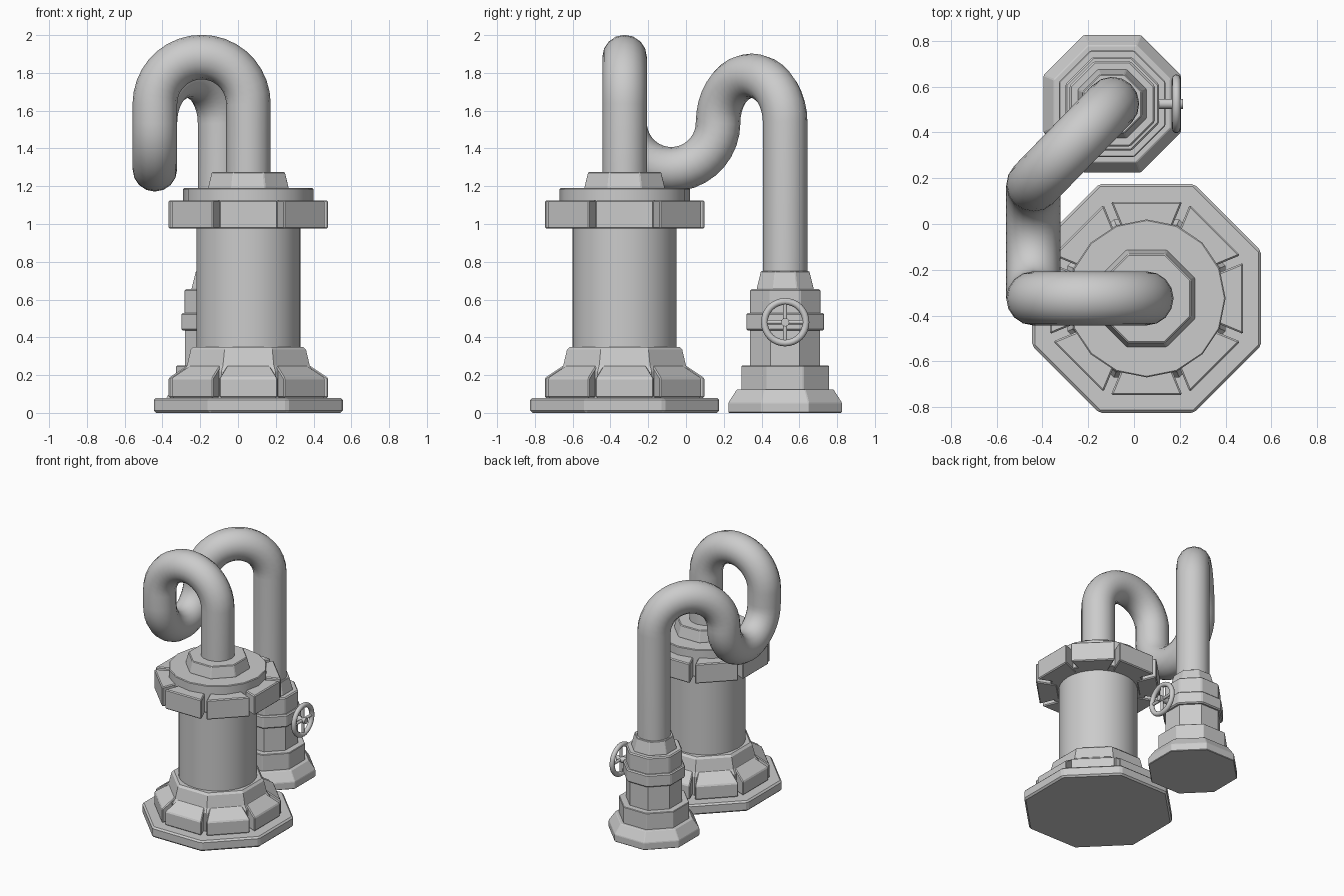
import bpy, bmesh
from math import sin, cos, tan, pi, radians
from mathutils import Vector, Matrix

cube = bpy.data.objects.get("Cube")
if cube:
    bpy.data.objects.remove(cube, do_unlink=True)

TANK = Vector((0.055, -0.325, 0))
VALVE = Vector((-0.095, 0.525, 0))
PIPE_R = 0.118
EIGHTH = pi / 8


def finish(name, bm, bevel=0.0, smooth=False):
    bmesh.ops.recalc_face_normals(bm, faces=bm.faces)
    mesh = bpy.data.meshes.new(name)
    bm.to_mesh(mesh)
    bm.free()
    obj = bpy.data.objects.new(name, mesh)
    bpy.context.collection.objects.link(obj)
    if bevel:
        mod = obj.modifiers.new("Bevel", 'BEVEL')
        mod.width = bevel
        mod.segments = 1
        mod.limit_method = 'ANGLE'
        mod.angle_limit = radians(30)
    if smooth:
        bpy.ops.object.select_all(action='DESELECT')
        obj.select_set(True)
        bpy.context.view_layer.objects.active = obj
        bpy.ops.object.shade_smooth_by_angle(angle=radians(35))
    return obj


def turned(name, centre, profile, sides=8, bevel=0.0, smooth=False):
    """Stack of rings; octagons are sized by their flats, round parts by radius."""
    bm = bmesh.new()
    octagon = sides == 8
    scale, phase = (1 / cos(EIGHTH), EIGHTH) if octagon else (1, 0)
    rings = []
    for r, z in profile:
        angles = [phase + 2 * pi * i / sides for i in range(sides)]
        rings.append([bm.verts.new(centre + Vector((r * scale * cos(a), r * scale * sin(a), z)))
                      for a in angles])
    for low, high in zip(rings, rings[1:]):
        for i in range(sides):
            j = (i + 1) % sides
            bm.faces.new((low[i], low[j], high[j], high[i]))
    bm.faces.new(rings[0][::-1])
    bm.faces.new(rings[-1])
    return finish(name, bm, bevel, smooth)


def block_ring(name, profile, gap=0.019):
    """Eight separate wedge blocks around the tank."""
    bm = bmesh.new()
    for k in range(8):
        turn = Matrix.Translation(TANK) @ Matrix.Rotation(k * pi / 4, 4, 'Z')
        sides = []
        for s in (-1, 1):
            sides.append([bm.verts.new(turn @ Vector((a, s * (a * tan(EIGHTH) - gap), z)))
                          for a, z in profile])
        left, right = sides
        n = len(profile)
        for i in range(n):
            j = (i + 1) % n
            bm.faces.new((left[i], left[j], right[j], right[i]))
        bm.faces.new(left)
        bm.faces.new(right[::-1])
    return finish(name, bm, 0.007)


def tube(name, points, radius, cyclic=False):
    curve = bpy.data.curves.new(name, 'CURVE')
    curve.dimensions = '3D'
    curve.bevel_depth = radius
    curve.bevel_resolution = 6
    curve.use_fill_caps = True
    spline = curve.splines.new('POLY')
    spline.points.add(len(points) - 1)
    for p, co in zip(spline.points, points):
        p.co = (*co, 1)
    spline.use_cyclic_u = cyclic
    obj = bpy.data.objects.new(name, curve)
    bpy.context.collection.objects.link(obj)
    bpy.ops.object.select_all(action='DESELECT')
    obj.select_set(True)
    bpy.context.view_layer.objects.active = obj
    bpy.ops.object.convert(target='MESH')
    bpy.ops.object.shade_smooth_by_angle(angle=radians(40))
    return obj


def half_loop(start, end, up, steps=18):
    """Half circle from start to end, bulging up (1) or down (-1)."""
    mid, arm = (start + end) / 2, (start - end) / 2
    lift = Vector((0, 0, up * arm.length))
    return [mid + arm * cos(pi * i / steps) + lift * sin(pi * i / steps)
            for i in range(steps + 1)]


# Main tank
turned("tank_base", TANK, [(0.5, 0), (0.5, 0.08)], bevel=0.012)
turned("tank_foot_collar", TANK,
       [(0.345, 0.07), (0.345, 0.22), (0.325, 0.25), (0.305, 0.335), (0.29, 0.35)])
block_ring("tank_foot_blocks",
           [(0.28, 0.08), (0.422, 0.08), (0.422, 0.185), (0.325, 0.25), (0.28, 0.25)])
turned("tank_body", TANK, [(0.275, 0.3), (0.275, 1.0)], 32, smooth=True)
turned("tank_lid", TANK, [(0.345, 0.98), (0.345, 1.19)], 16, 0.005, True)
block_ring("tank_rim_blocks",
           [(0.28, 0.975), (0.422, 0.975), (0.422, 1.125), (0.28, 1.125)])
turned("tank_pipe_socket", TANK, [(0.212, 1.18), (0.212, 1.195), (0.193, 1.275)], bevel=0.005)

# Valve column
turned("valve_base", VALVE, [(0.3, 0), (0.3, 0.055), (0.255, 0.125)], bevel=0.004)
turned("valve_plinth", VALVE, [(0.232, 0.11), (0.232, 0.25)], bevel=0.004)
turned("valve_body", VALVE, [(0.185, 0.23), (0.185, 0.5)])
turned("valve_band", VALVE, [(0.205, 0.435), (0.205, 0.53)], bevel=0.008)
turned("valve_head", VALVE, [(0.187, 0.52), (0.187, 0.655)], bevel=0.008)
turned("valve_pipe_socket", VALVE, [(0.15, 0.64), (0.15, 0.66), (0.128, 0.75)], bevel=0.004)

# Connecting pipe: arch, dip, diagonal arch
ARCH_Z, DIP_Z = 1.636, 1.537
rise = TANK + Vector((0, 0, ARCH_Z))
drop = Vector((-0.44, TANK.y, ARCH_Z))
dip_in = Vector((-0.44, TANK.y, DIP_Z))
dip_out = Vector((-0.44, 0.17, DIP_Z))
fall = VALVE + Vector((0, 0, DIP_Z))
path = [TANK + Vector((0, 0, 1.2))]
path += half_loop(rise, drop, 1)
path += half_loop(dip_in, dip_out, -1)
path += half_loop(dip_out, fall, 1)[1:]
path.append(VALVE + Vector((0, 0, 0.7)))
tube("connecting_pipe", path, PIPE_R)

# Hand wheel
hub = Vector((0.185, VALVE.y, 0.48))
WHEEL_R = 0.11
rim = [hub + Vector((0, WHEEL_R * cos(a), WHEEL_R * sin(a)))
       for a in (2 * pi * i / 32 for i in range(32))]
tube("wheel_rim", rim, 0.018, True)
for label, arm in (("level", Vector((0, WHEEL_R, 0))), ("upright", Vector((0, 0, WHEEL_R)))):
    tube("wheel_spoke_" + label, [hub - arm, hub + arm], 0.011)
tube("wheel_axle", [hub - Vector((0.1, 0, 0)), hub + Vector((0.03, 0, 0))], 0.022)
